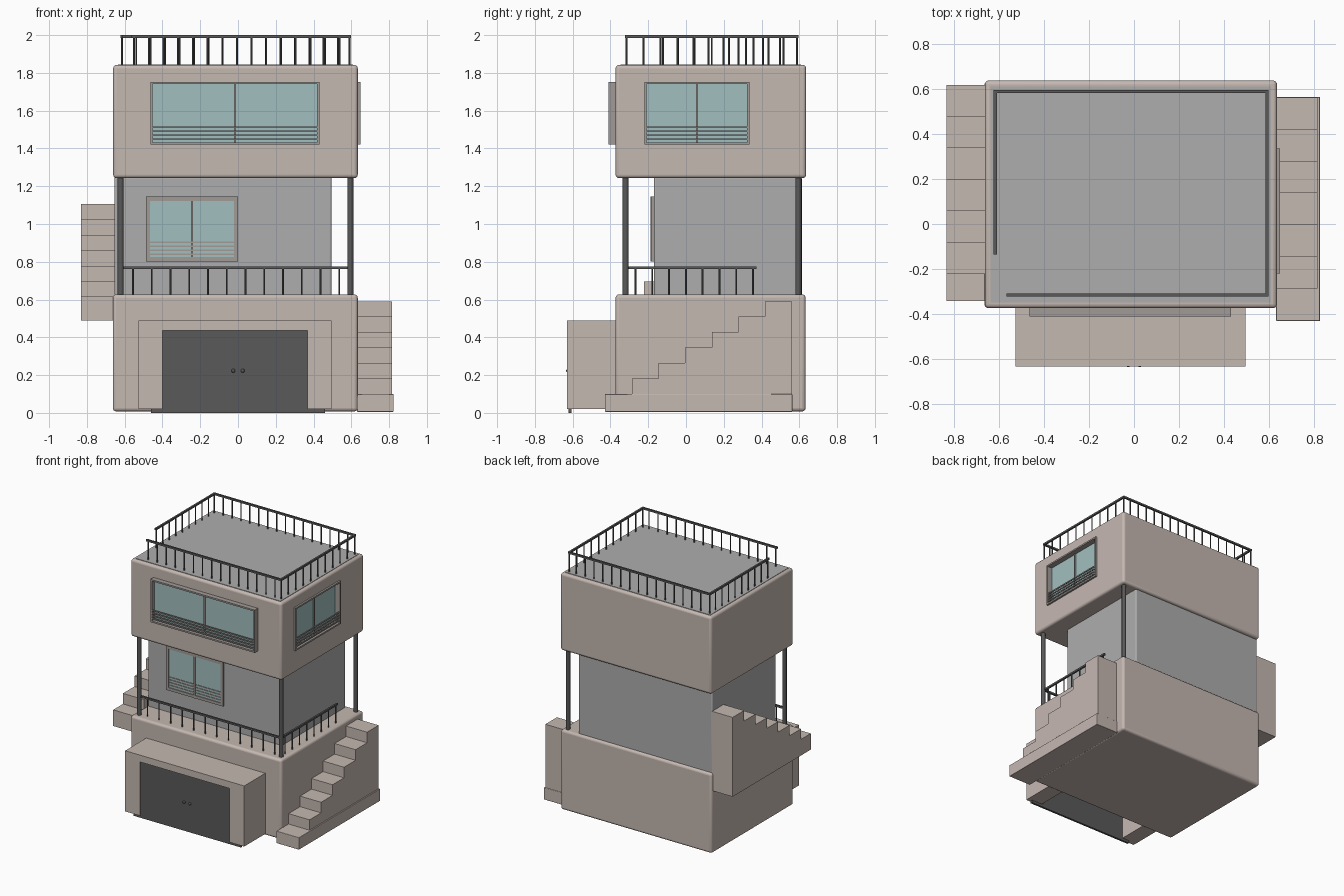
import bpy, bmesh
from math import pi
from mathutils import Matrix, Vector

if "Cube" in bpy.data.objects:
    bpy.data.objects.remove(bpy.data.objects["Cube"])


def mat(name, r, g, b):
    m = bpy.data.materials.new(name)
    m.diffuse_color = (r, g, b, 1)
    m.use_nodes = True
    m.node_tree.nodes["Principled BSDF"].inputs["Base Color"].default_value = m.diffuse_color
    return m


BEIGE = mat("plaster", 0.56, 0.48, 0.44)
GREY = mat("grey_wall", 0.42, 0.42, 0.42)
DARK = mat("dark_metal", 0.10, 0.10, 0.10)
FRAME = mat("frame_trim", 0.36, 0.33, 0.31)
GLASS = mat("glass", 0.36, 0.52, 0.52)


def finish(name, bm, m, bevel=0, smooth=False):
    bmesh.ops.recalc_face_normals(bm, faces=bm.faces)
    me = bpy.data.meshes.new(name)
    bm.to_mesh(me)
    bm.free()
    ob = bpy.data.objects.new(name, me)
    bpy.context.collection.objects.link(ob)
    if m:
        me.materials.append(m)
    if bevel:
        mod = ob.modifiers.new("round", 'BEVEL')
        mod.width, mod.segments = bevel, 4
    if bevel or smooth:
        bpy.ops.object.select_all(action='DESELECT')
        ob.select_set(True)
        bpy.context.view_layer.objects.active = ob
        bpy.ops.object.shade_smooth_by_angle()
    return ob


def add_box(bm, x, y, z):
    size = (x[1] - x[0], y[1] - y[0], z[1] - z[0])
    mid = ((x[0] + x[1]) / 2, (y[0] + y[1]) / 2, (z[0] + z[1]) / 2)
    bmesh.ops.create_cube(bm, size=1, matrix=Matrix.Translation(mid) @ Matrix.Diagonal((*size, 1)))


def add_post(bm, x, y, z0, z1, r, seg=8):
    bmesh.ops.create_cone(bm, cap_ends=True, segments=seg, radius1=r, radius2=r, depth=z1 - z0,
                          matrix=Matrix.Translation((x, y, (z0 + z1) / 2)))


def box(name, x, y, z, m, bevel=0):
    bm = bmesh.new()
    add_box(bm, x, y, z)
    return finish(name, bm, m, bevel)


def extrude(name, pts, vec, m):
    bm = bmesh.new()
    f = bm.faces.new([bm.verts.new(p) for p in pts])
    g = bmesh.ops.extrude_face_region(bm, geom=[f])
    vs = [e for e in g["geom"] if isinstance(e, bmesh.types.BMVert)]
    bmesh.ops.translate(bm, verts=vs, vec=vec)
    return finish(name, bm, m)


def stairs(name, x0, x1, ys, z_bottom, z_first, rise):
    # ys holds the riser positions followed by the back end
    pts = [(x0, ys[0], z_bottom)]
    for i in range(len(ys) - 1):
        z = z_first + rise * i
        pts += [(x0, ys[i], z), (x0, ys[i + 1], z)]
    pts.append((x0, ys[-1], z_bottom))
    return extrude(name, pts, (x1 - x0, 0, 0), BEIGE)


def railing(name, a, b, z0, z1, n, first=0.0, last=1.0):
    # handrail from a to b with n evenly spaced balusters
    a, b = Vector(a), Vector(b)
    r = 0.007
    bm = bmesh.new()
    add_box(bm, (min(a.x, b.x) - r, max(a.x, b.x) + r),
            (min(a.y, b.y) - r, max(a.y, b.y) + r), (z1 - 0.014, z1))
    for i in range(n):
        p = a.lerp(b, first + (last - first) * i / (n - 1))
        add_post(bm, p.x, p.y, z0 - 0.005, z1 - 0.007, 0.005)
    return finish(name, bm, DARK, smooth=True)


def window(name, origin, turn, w, h, out, deep, edge):
    # local frame: x across, -y outwards, z up, origin at the wall, bottom centre
    M = Matrix.Translation(origin) @ Matrix.Rotation(turn, 4, 'Z')
    u = w / 2
    fr, gl = bmesh.new(), bmesh.new()
    for s in (-1, 1):
        add_box(fr, sorted((s * u, s * (u - edge))), (-out, deep), (0, h))
    for z in (0, h - edge):
        add_box(fr, (-u, u), (-out, deep), (z, z + edge))
    g = deep - 0.006
    add_box(fr, (-0.005, 0.005), (g - 0.014, g), (0, h))
    for i in range(4):                      # low guard bars
        z = edge + 0.012 + i * 0.021
        add_box(fr, (-u + edge / 2, u - edge / 2), (-out + 0.003, -out + 0.011), (z, z + 0.009))
    add_box(gl, (-u + edge / 2, u - edge / 2), (g - 0.004, g + 0.004), (edge / 2, h - edge / 2))
    for part, bm, m in (("frame", fr, FRAME), ("glass", gl, GLASS)):
        ob = finish(name + "_" + part, bm, m)
        ob.matrix_world = M


# storeys
box("ground_storey", (-0.663, 0.634), (-0.373, 0.633), (0.008, 0.627), BEIGE, 0.018)
box("middle_storey", (-0.655, 0.495), (-0.17, 0.613), (0.615, 1.25), GREY, 0.01)
top = box("top_storey", (-0.661, 0.634), (-0.373, 0.636), (1.243, 1.842), BEIGE, 0.018)
box("roof_deck", (-0.635, 0.608), (-0.348, 0.61), (1.83, 1.845), GREY)

# recess for the side window
cut = box("side_window_cutter", (0.594, 0.75), (-0.217, 0.332), (1.423, 1.747), None)
cut.hide_render = True
cut.hide_set(True)
mod = top.modifiers.new("recess", 'BOOLEAN')
mod.operation, mod.object, mod.solver = 'DIFFERENCE', cut, 'EXACT'

# columns under the top storey
for n, x, y in (("front_left", -0.621, -0.32), ("front_right", 0.595, -0.32), ("back_right", 0.595, 0.595)):
    bm = bmesh.new()
    add_post(bm, x, y, 0.62, 1.25, 0.016, 16)
    finish(n + "_column", bm, DARK, smooth=True)

# garage porch, door and knobs
porch = [(-0.526, 0.02), (-0.526, 0.49), (0.495, 0.49), (0.495, 0.02),
         (0.368, 0.02), (0.368, 0.437), (-0.4, 0.437), (-0.4, 0.02)]
extrude("garage_porch", [(x, -0.631, z) for x, z in porch], (0, 0.27, 0), BEIGE)
box("garage_door", (-0.46, 0.46), (-0.622, -0.606), (0, 0.45), DARK)
for s in (-1, 1):
    bm = bmesh.new()
    bmesh.ops.create_uvsphere(bm, u_segments=12, v_segments=8, radius=0.01,
                              matrix=Matrix.Translation((s * 0.025, -0.625, 0.223)))
    finish("door_knob", bm, DARK, smooth=True)

# stairs on both sides
box("right_stair_base", (0.63, 0.824), (-0.43, 0.563), (0.006, 0.1), BEIGE, 0.003)
stairs("right_stairs", 0.63, 0.814, [-0.286 + 0.141 * i for i in range(7)], 0.05, 0.181, 0.082)
stairs("left_stairs", -0.831, -0.65, [-0.342] + [-0.222 + 0.1395 * i for i in range(7)], 0.49, 0.615, 0.0817)

# windows
window("top_front_window", (-0.0165, -0.373, 1.42), 0, 0.895, 0.332, 0.038, 0.003, 0.012)
window("top_side_window", (0.634, 0.0575, 1.42), pi / 2, 0.555, 0.332, 0.014, 0.038, 0.012)
window("middle_window", (-0.244, -0.17, 0.802), 0, 0.488, 0.343, 0.014, 0.003, 0.022)

# balcony railings
railing("balcony_front_railing", (-0.61, -0.315), (0.59, -0.315), 0.625, 0.775, 12, 0.045, 0.955)
railing("balcony_side_railing", (0.59, -0.315), (0.59, 0.365), 0.625, 0.775, 8, 0.07, 0.985)

# roof railings, open at the front left corner
railing("roof_front_railing", (-0.558, -0.315), (0.59, -0.315), 1.84, 2.0, 15, 0.007, 0.955)
railing("roof_right_railing", (0.59, -0.315), (0.59, 0.588), 1.84, 2.0, 11)
railing("roof_back_railing", (-0.615, 0.588), (0.59, 0.588), 1.84, 2.0, 16, 0, 0.95)
railing("roof_left_railing", (-0.615, -0.128), (-0.615, 0.588), 1.84, 2.0, 9, 0.01, 0.9)
